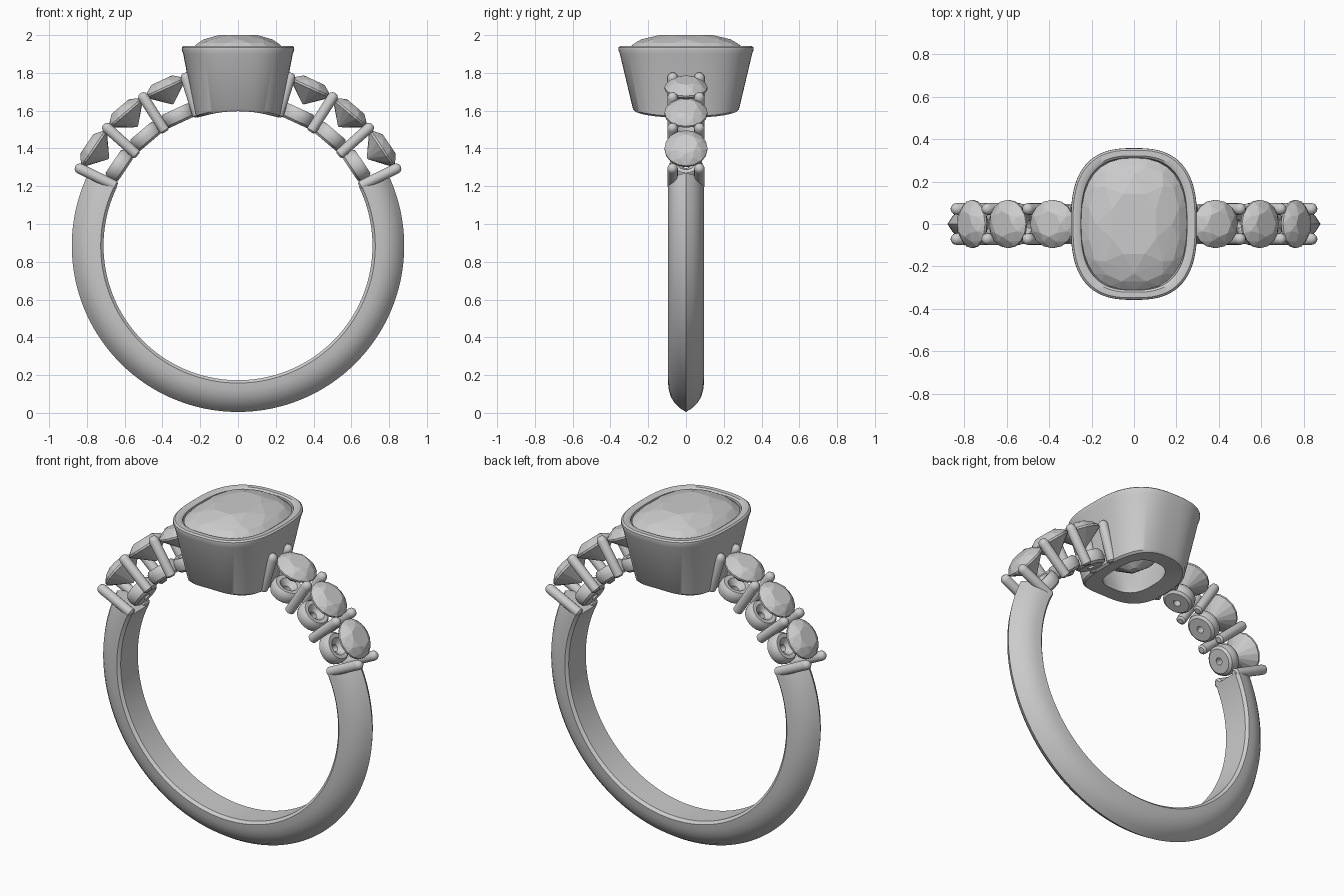
import bpy, bmesh
from math import sin, cos, pi, radians, sqrt, copysign
from mathutils import Matrix, Vector

if "Cube" in bpy.data.objects:
    bpy.data.objects.remove(bpy.data.objects["Cube"])

CZ, RIN = 0.885, 0.712          # finger hole centre height and radius


def finish(name, bm, smooth=None):
    bmesh.ops.recalc_face_normals(bm, faces=bm.faces)
    me = bpy.data.meshes.new(name)
    bm.to_mesh(me)
    bm.free()
    ob = bpy.data.objects.new(name, me)
    bpy.context.collection.objects.link(ob)
    if smooth:
        bpy.ops.object.select_all(action='DESELECT')
        ob.select_set(True)
        bpy.context.view_layer.objects.active = ob
        bpy.ops.object.shade_smooth_by_angle(angle=radians(smooth))
    return ob


def loft(name, rings, wrap=False, smooth=35):
    """Skin a list of closed rings; wrap joins last to first, else ends are capped."""
    bm = bmesh.new()
    vs = [[bm.verts.new(p) for p in r] for r in rings]
    n = len(vs[0])
    for a, b in zip(vs, vs[1:] + (vs[:1] if wrap else [])):
        for i in range(n):
            j = (i + 1) % n
            bm.faces.new((a[i], a[j], b[j], b[i]))
    if not wrap:
        bm.faces.new(vs[0])
        bm.faces.new(vs[-1])
    return finish(name, bm, smooth)


def lathe(name, profile, mat, n=24, wrap=False):
    rings = [[mat @ Vector((r * cos(2 * pi * i / n), r * sin(2 * pi * i / n), z))
              for i in range(n)] for r, z in profile]
    return loft(name, rings, wrap)


def oval(a, b, n, p=2.0, off=0.0):
    """Superellipse outline; p above 2 gives a cushion shape."""
    out = []
    for i in range(n):
        t = 2 * pi * (i + off) / n
        c, s = cos(t), sin(t)
        out.append((a * copysign(abs(c) ** (2 / p), c), b * copysign(abs(s) ** (2 / p), s)))
    return out


def gem(name, layers, mat, p=2.0):
    """Faceted stone: convex hull of outline layers (a, b, z, count, offset)."""
    bm = bmesh.new()
    for a, b, z, n, off in layers:
        for x, y in oval(a, b, n, p, off):
            bm.verts.new(mat @ Vector((x, y, z)))
    bmesh.ops.convex_hull(bm, input=bm.verts)
    return finish(name, bm)


def frame(deg, y=0.0):
    """Local z points outward from the finger hole at the given angle."""
    return Matrix.Translation((0, y, CZ)) @ Matrix.Rotation(radians(90 - deg), 4, 'Y')


# Knife-edge band, swept round the underside
half = [(0.08, 0.712), (0.095, 0.727), (0.091, 0.765), (0.08, 0.8),
        (0.062, 0.83), (0.035, 0.858)]
section = half + [(0, 0.88)] + [(-y, r) for y, r in reversed(half)]
sweep = [radians(26 - 232 * i / 120) for i in range(121)]
loft("band", [[(r * cos(t), y, CZ + r * sin(t)) for y, r in section] for t in sweep])

# Shoulder stones, drilled seats and prong pairs on both sides
R = 0.114
stone = [(0.06, 0.06, 0.965, 8, 0), (0.09, 0.09, 0.949, 8, 0.5), (R, R, 0.925, 16, 0),
         (R, R, 0.914, 16, 0), (0.055, 0.055, 0.868, 8, 0.5), (0.004, 0.004, 0.825, 8, 0)]
seat = [(0.02, 0.718), (0.068, 0.718), (0.082, 0.73), (0.088, 0.755), (0.084, 0.782),
        (0.072, 0.797), (0.05, 0.795), (0.02, 0.765)]
prong = [(0.016, 0.715), (0.027, 0.724), (0.028, 0.93), (0.025, 0.944), (0.015, 0.955),
         (0.004, 0.958)]
for side in ("right", "left"):
    flip = (lambda d: d) if side == "right" else (lambda d: 180 - d)
    for k, d in enumerate((34, 49.8, 65.3)):
        gem(f"{side}_stone_{k + 1}", stone, frame(flip(d)))
        lathe(f"{side}_seat_{k + 1}", seat, frame(flip(d)), 32, wrap=True)
    for k, d in enumerate((26, 42, 57.5, 72.8)):
        for tag, y in (("front", -0.071), ("back", 0.071)):
            lathe(f"{side}_{tag}_prong_{k + 1}", prong, frame(flip(d), y), 16)

# Tapered cushion bezel; z None follows the finger hole
P = 2.7
levels = [(0.13, 0.18, None), (0.215, 0.27, None), (0.227, 0.281, 1.615), (0.29, 0.35, 1.9),
          (0.298, 0.358, 1.922), (0.297, 0.357, 1.935), (0.288, 0.348, 1.943),
          (0.262, 0.322, 1.943), (0.25, 0.312, 1.935), (0.246, 0.308, 1.89),
          (0.19, 0.25, 1.74), (0.14, 0.19, 1.63)]
rings = []
for a, b, z in levels:
    rings.append([(x, y, z if z and z > 1.62 else
                   CZ + sqrt(RIN ** 2 - x * x) + (0.012 if z else 0))
                  for x, y in oval(a, b, 96, P)])
loft("bezel", rings, wrap=True)

# Large cushion centre stone
centre = [(0.11, 0.15, 2.0, 8, 0.5), (0.18, 0.235, 1.978, 8, 0), (0.215, 0.275, 1.958, 16, 0.5),
          (0.25, 0.312, 1.925, 32, 0), (0.25, 0.312, 1.905, 32, 0),
          (0.17, 0.22, 1.77, 16, 0.5), (0.11, 0.15, 1.69, 8, 0), (0.02, 0.03, 1.63, 8, 0.5)]
gem("centre_stone", centre, Matrix(), 2.5)
